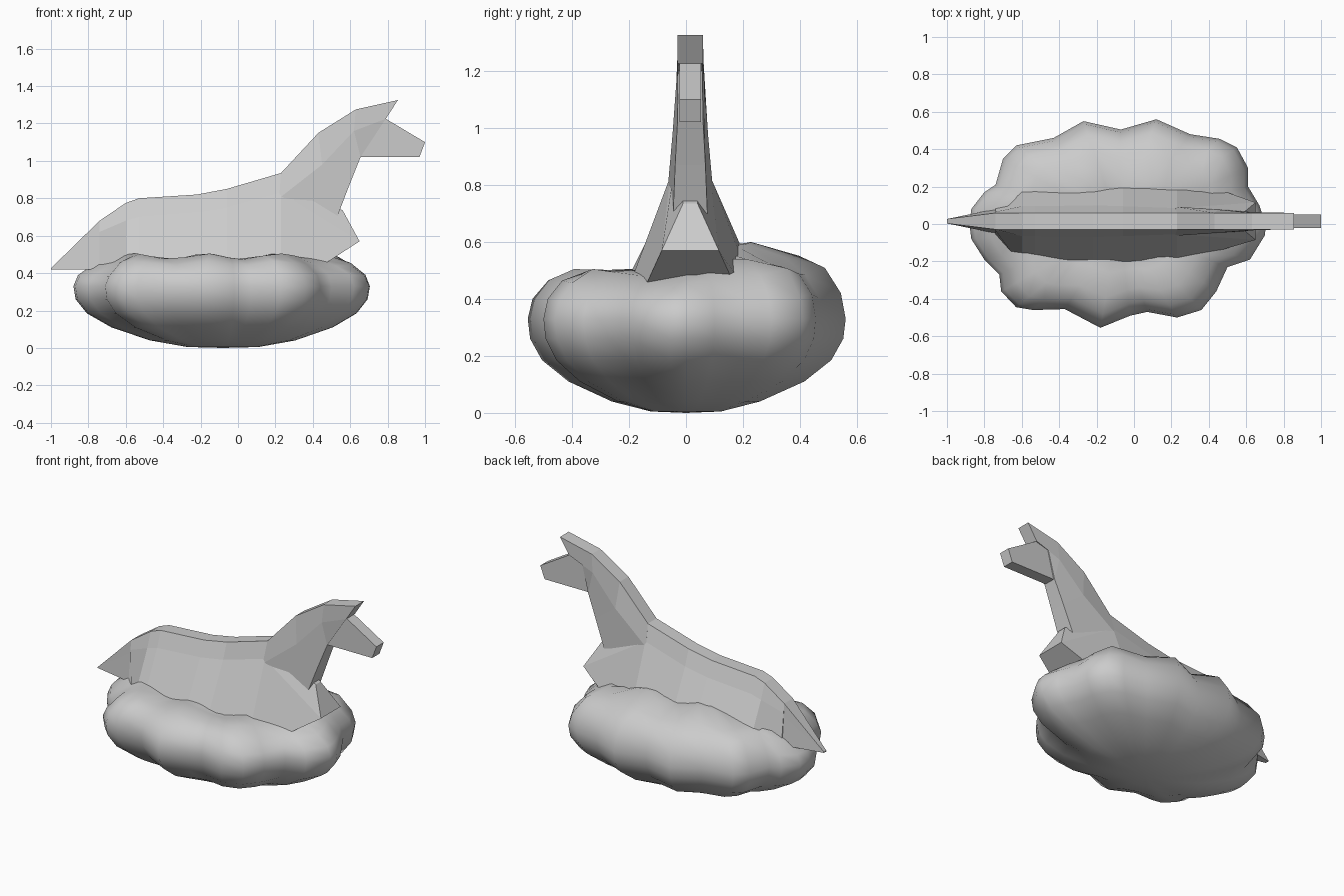
import bpy
import bmesh
from math import cos, sin, pi, atan2

if "Cube" in bpy.data.objects:
    bpy.data.objects.remove(bpy.data.objects["Cube"])

YC = 0.015  # the animal sits slightly off the middle of the cloud


def make(name, verts, faces, smooth=False):
    mesh = bpy.data.meshes.new(name)
    mesh.from_pydata(verts, [], faces)
    bm = bmesh.new()
    bm.from_mesh(mesh)
    bmesh.ops.recalc_face_normals(bm, faces=bm.faces)
    bm.to_mesh(mesh)
    bm.free()
    for p in mesh.polygons:
        p.use_smooth = smooth
    ob = bpy.data.objects.new(name, mesh)
    bpy.context.collection.objects.link(ob)
    return ob


def loft(name, sections):
    """Mirrored faceted loft; each section is a half outline of (x, half width, z)."""
    n = len(sections[0])
    verts, faces = [], []
    for s in sections:
        verts += [(x, YC - h, z) for x, h, z in s]
        verts += [(x, YC + h, z) for x, h, z in reversed(s)]
    m = 2 * n
    for k in range(len(sections) - 1):
        a, b = k * m, (k + 1) * m
        for i in range(m):
            j = (i + 1) % m
            faces.append((a + i, a + j, b + j, b + i))
    for a in (0, (len(sections) - 1) * m):
        for i in range(n - 1):
            faces.append((a + i, a + i + 1, a + m - 2 - i, a + m - 1 - i))
    return make(name, verts, faces)


# Lumpy cloud: plan outline swept through a rounded profile (scale, front z, back z)
outline = [(-.88, 0), (-.87, .08), (-.80, .17), (-.74, .21), (-.70, .35), (-.63, .42),
           (-.43, .46), (-.27, .55), (-.07, .505), (.12, .56), (.30, .48), (.46, .455),
           (.55, .41), (.61, .30), (.61, .20), (.67, .10), (.705, 0), (.70, -.06),
           (.62, -.19), (.50, -.23), (.44, -.36), (.36, -.46), (.23, -.50), (.07, -.47),
           (-.02, -.49), (-.18, -.555), (-.37, -.455), (-.54, -.46), (-.63, -.445),
           (-.71, -.36), (-.72, -.27), (-.80, -.19), (-.87, -.08)]
profile = [(.25, .005, .005), (.5, .04, .04), (.75, .11, .11), (.91, .185, .185),
           (.985, .26, .26), (1, .33, .33), (.97, .40, .42), (.87, .465, .51),
           (.72, .505, .56), (.5, .505, .60), (.3, .49, .61)]
CX, MID = -.08, .33


def cloud_point(x, y, s, zf, zb):
    # The underside and the inner top round off towards a plain oval
    k = min(1, max(0, (s - .2) / .6))
    a = atan2(y / .51, (x - CX) / .78)
    px = CX + s * (k * (x - CX) + (1 - k) * .76 * cos(a))
    py = s * (k * y + (1 - k) * .49 * sin(a))
    t = min(max((py + .05) / .2, 0), 1)
    z = zf + (zb - zf) * t
    if z > MID:  # valleys between the billows on top
        wave = .5 - .5 * cos(2 * pi * (px - (.12 if py > 0 else .22)) / .39)
        z = MID + (z - MID) * (1 - .18 * wave)
        if abs(px - CX) > .58:  # the ends are lower
            z = MID + (z - MID) * .85
    return (px, py, z)


verts, faces = [], []
n = len(outline)
for ring in profile:
    verts += [cloud_point(x, y, *ring) for x, y in outline]
for k in range(len(profile) - 1):
    for i in range(n):
        j = (i + 1) % n
        faces.append((k * n + i, k * n + j, (k + 1) * n + j, (k + 1) * n + i))
low, high = len(verts), len(verts) + 1
verts += [(CX, 0, 0), (CX, 0, .52)]
top = (len(profile) - 1) * n
for i in range(n):
    j = (i + 1) % n
    faces += [(low, j, i), (high, top + i, top + j)]
make("cloud", verts, faces, True)

# Body: ridge, upper flank edge and lower flank edge, ending in the wedge chest
spine = [(-.74, .68, .62, .05, .08), (-.60, .775, .68, .08, .24),
         (-.53, .80, .70, .08, .25), (-.22, .82, .725, .085, .28),
         (-.06, .85, .75, .08, .28), (.23, .935, .83, .07, .25)]
body = [[(x, .044, zt), (x, he, ze), (x, hb, .35)] for x, zt, ze, he, hb in spine]
body.append([(.56, .025, .735), (.65, .10, .57), (.48, .15, .46)])
loft("body", body)

# Neck with crest, ending in the pointed forelock
loft("neck", [
    [(.23, .044, .935), (.22, .078, .80), (.53, .06, .70)],
    [(.43, .044, 1.15), (.45, .062, .98), (.595, .053, .87)],
    [(.63, .044, 1.275), (.62, .049, 1.16), (.655, .045, 1.02)],
    [(.855, .044, 1.325), (.79, .044, 1.225), (.70, .042, 1.20)]])

# Head
loft("head", [
    [(.70, .037, 1.20), (.63, .037, 1.02)],
    [(.79, .037, 1.225), (.80, .037, 1.02)],
    [(1.0, .037, 1.10), (.97, .037, 1.02)]])

# Tail
loft("tail", [
    [(-.74, .044, .68), (-.74, .05, .60), (-.74, .065, .42)],
    [(-1.0, .012, .426), (-1.0, .012, .423), (-1.0, .012, .42)]])
